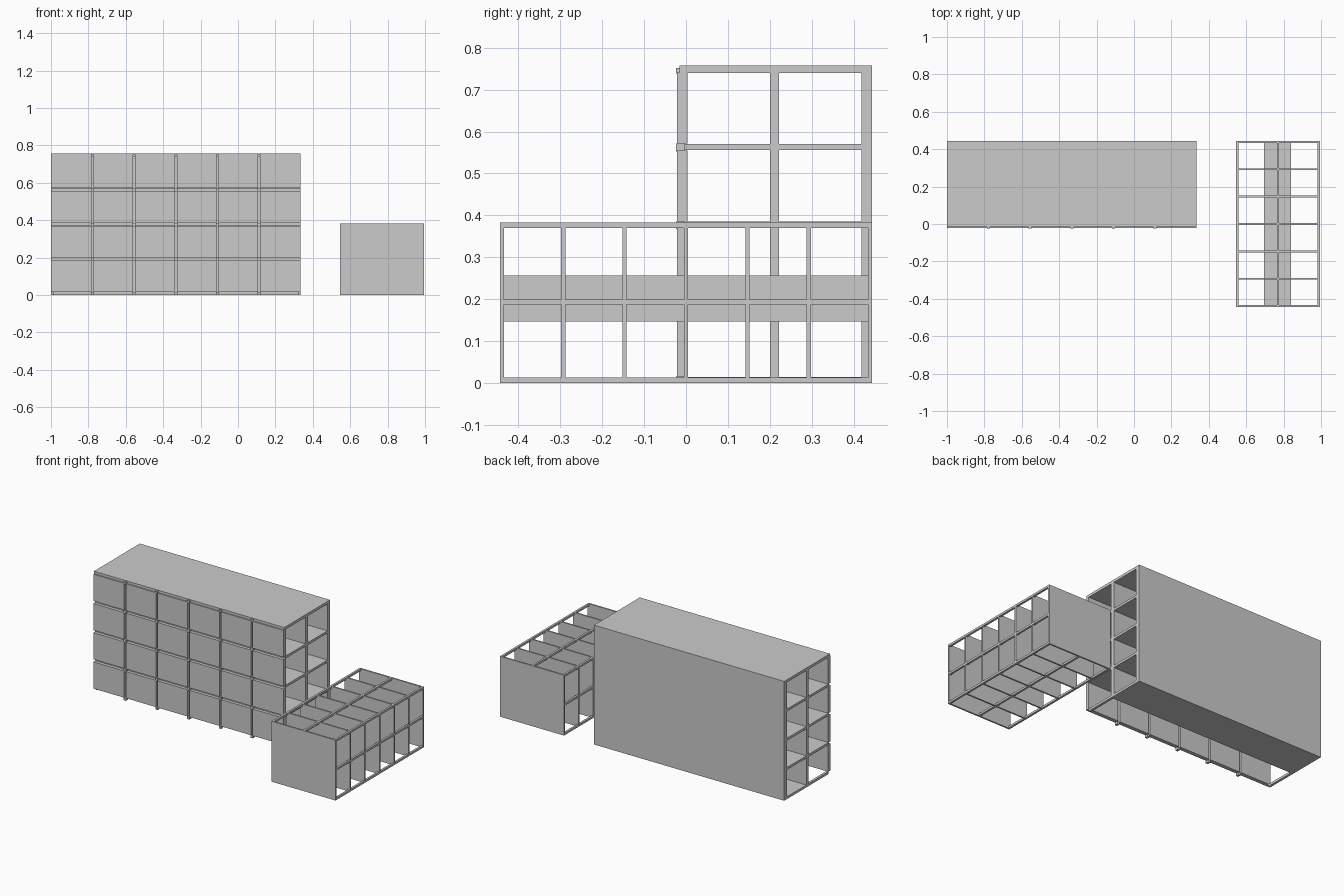
import bpy
import bmesh
from mathutils import Matrix, Vector

if "Cube" in bpy.data.objects:
    bpy.data.objects.remove(bpy.data.objects["Cube"])


def boxes(name, spans):
    """One object out of axis-aligned boxes (x0, x1, y0, y1, z0, z1)."""
    bm = bmesh.new()
    for x0, x1, y0, y1, z0, z1 in spans:
        centre = Vector((x0 + x1, y0 + y1, z0 + z1)) / 2
        size = Matrix.Diagonal((x1 - x0, y1 - y0, z1 - z0, 1))
        bmesh.ops.create_cube(bm, size=1, matrix=Matrix.Translation(centre) @ size)
    mesh = bpy.data.meshes.new(name)
    bm.to_mesh(mesh)
    bm.free()
    obj = bpy.data.objects.new(name, mesh)
    bpy.context.collection.objects.link(obj)
    return obj


# Tall unit: limits and grid
X0, X1, YB = -1.0, 0.335, 0.444
COLS, ROWS = 6, 4
CW = (X1 - X0) / COLS
T = 0.015
levels = [0.0075, 0.193, 0.378, 0.563, 0.749]

# back and middle walls
boxes("back_wall", [(X0, X1, 0.418, YB, 0, 0.742)])
boxes("middle_wall", [(X0, X1, 0.2, 0.222, 0, 0.742)])

# top slab, shelves, and a floor behind the middle wall only
boxes("top_slab", [(X0, X1, -0.015, YB, 0.74, 0.757)])
boxes("shelves", [(X0, X1, -0.003, 0.42, z - T / 2, z + T / 2) for z in levels[1:4]])
boxes("rear_floor", [(X0, X1, 0.21, 0.43, 0, T)])
boxes("floor_end_bars", [(x, x + T, 0, 0.21, 0, T) for x in (X0, X1 - T)])

# grid of front panels with narrow gaps
G = 0.006
boxes("front_panels", [
    (X0 + c * CW + (G if c else 0), X0 + (c + 1) * CW - (G if c < COLS - 1 else 0),
     -0.022, 0.003, levels[r] + 0.008, levels[r + 1] - 0.008)
    for c in range(COLS) for r in range(ROWS)])

# small clips where the panel corners meet
boxes("panel_clips", [
    (X0 + c * CW - 0.008, X0 + c * CW + 0.008, -0.024, -0.003,
     max(0, z - 0.011), min(0.752, z + 0.008))
    for c in range(1, COLS) for z in levels])

# Low unit: cross panels
A0, A1, H, YE = 0.545, 0.995, 0.383, 0.444
AM = (A0 + A1) / 2
step = (2 * YE - 0.01) / 6
boxes("low_cross_panels", [
    (A0, A1, -YE + i * step, -YE + i * step + 0.01, 0, H) for i in range(7)])

# low unit: long rails around the edges and mid lines
R = 0.013
xs = [A0, AM - R / 2, A1 - R]
zs = [0, 0.187, H - R]
boxes("low_rails", [
    (x, x + R, -YE + 0.005, YE - 0.005, z, z + R)
    for i, x in enumerate(xs) for j, z in enumerate(zs) if (i, j) != (1, 1)])

# low unit: central core
boxes("low_core", [(0.695, 0.84, -YE + 0.005, YE - 0.005, 0.147, 0.257)])
